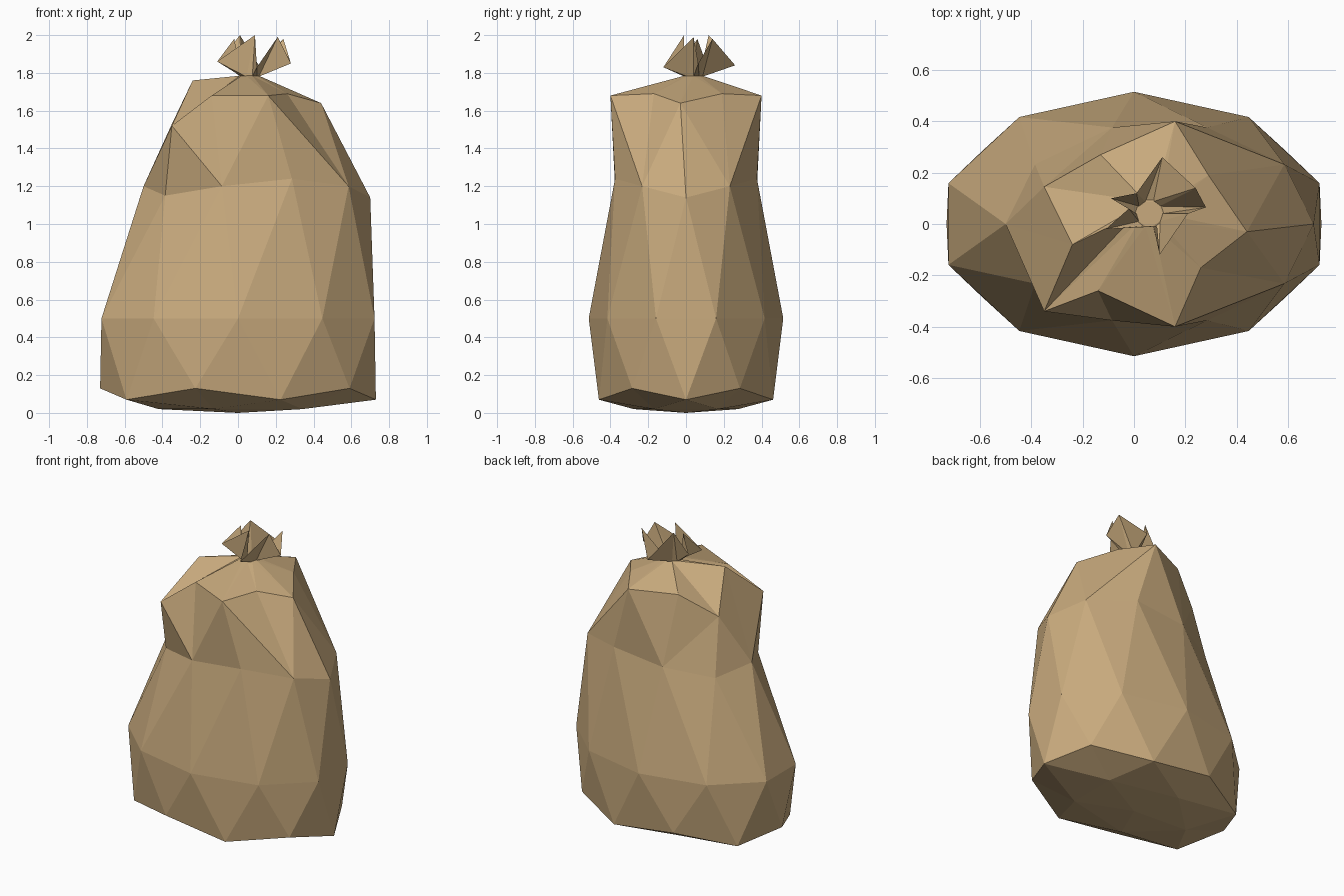
import bpy, bmesh
from math import cos, sin, radians

if "Cube" in bpy.data.objects:
    bpy.data.objects.remove(bpy.data.objects["Cube"])

tan = bpy.data.materials.new("tan cloth")
tan.diffuse_color = (0.578, 0.402, 0.205, 1)
tan.use_nodes = True
tan.node_tree.nodes["Principled BSDF"].inputs["Base Color"].default_value = tan.diffuse_color


def ring(bm, n, rx, ry, zs, start, cx=0.0, cy=0.0):
    """Elliptical ring of n verts; heights cycle through zs."""
    return [bm.verts.new((cx + rx * cos(radians(start + 360 * i / n)),
                          cy + ry * sin(radians(start + 360 * i / n)),
                          zs[i % len(zs)])) for i in range(n)]


def face(bm, *vs):
    bm.faces.new(vs)


def finish(bm, name, recalc):
    if recalc:
        bmesh.ops.recalc_face_normals(bm, faces=bm.faces)
    me = bpy.data.meshes.new(name)
    bm.to_mesh(me)
    bm.free()
    me.materials.append(tan)
    ob = bpy.data.objects.new(name, me)
    bpy.context.collection.objects.link(ob)


# Sack body: icosphere-like rings from the base up to the shoulders
bm = bmesh.new()
pole = bm.verts.new((0, 0, 0))
base = ring(bm, 5, 0.42, 0.29, [0.02], 36)
low = ring(bm, 10, 0.73, 0.485, [0.07, 0.13], 0)
mid = ring(bm, 10, 0.76, 0.515, [0.5], 18)
high = ring(bm, 10, 0.60, 0.395, [1.14, 1.2, 1.24, 1.2, 1.15, 1.2, 1.15, 1.2, 1.24, 1.2], 0, 0.1)

for i in range(5):
    a, b = base[i], base[(i + 1) % 5]
    k = 2 * i + 1
    l0, l1, l2 = low[k], low[(k + 1) % 10], low[(k + 2) % 10]
    face(bm, pole, b, a)
    face(bm, a, l1, l0)
    face(bm, a, b, l1)
    face(bm, b, l2, l1)
for i in range(10):
    j = (i + 1) % 10
    face(bm, low[i], low[j], mid[i])
    face(bm, mid[i], low[j], mid[j])
    face(bm, high[i], mid[i], high[j])
    face(bm, mid[i], mid[j], high[j])

# Folded shoulders: corner, crease, corner, crease ... starting front right
shoulder = [bm.verts.new(p) for p in (
    (0.16, -0.40, 1.68), (0.26, -0.17, 1.69), (0.44, -0.03, 1.64), (0.29, 0.19, 1.69),
    (0.16, 0.40, 1.68), (-0.13, 0.27, 1.67), (-0.35, 0.145, 1.53), (-0.24, -0.08, 1.76),
    (-0.35, -0.34, 1.52), (-0.14, -0.26, 1.68))]
neck = ring(bm, 10, 0.05, 0.05, [1.785], -72, 0.06, 0.04)
for i in range(0, 10, 2):
    c, f, n = shoulder[i], shoulder[i + 1], shoulder[(i + 2) % 10]
    h = [high[(8 + i + d) % 10] for d in (-1, 0, 1)]
    face(bm, h[0], h[1], c)
    face(bm, h[1], h[2], c)
    face(bm, c, h[2], f)
    face(bm, f, h[2], n)
for i in range(10):
    j = (i + 1) % 10
    face(bm, shoulder[i], shoulder[j], neck[i])
    face(bm, shoulder[j], neck[j], neck[i])
bm.faces.new(neck)
finish(bm, "sack_body", True)

# Gathered tuft: flared zigzag rim above the tied neck
bm = bmesh.new()
tie = ring(bm, 10, 0.05, 0.05, [1.78], -72, 0.06, 0.04)
rim = [bm.verts.new(p) for p in (
    (0.10, -0.12, 1.83), (0.21, 0.04, 1.99), (0.28, 0.065, 1.85), (0.24, 0.14, 1.98),
    (0.11, 0.26, 1.84), (0.01, 0.12, 2.0), (-0.09, 0.10, 1.87), (-0.02, 0.06, 1.98),
    (-0.11, -0.02, 1.86), (0.09, -0.01, 2.0))]
for i in range(10):
    j = (i + 1) % 10
    face(bm, tie[i], tie[j], rim[i])
    face(bm, tie[j], rim[j], rim[i])
finish(bm, "sack_tuft", False)
